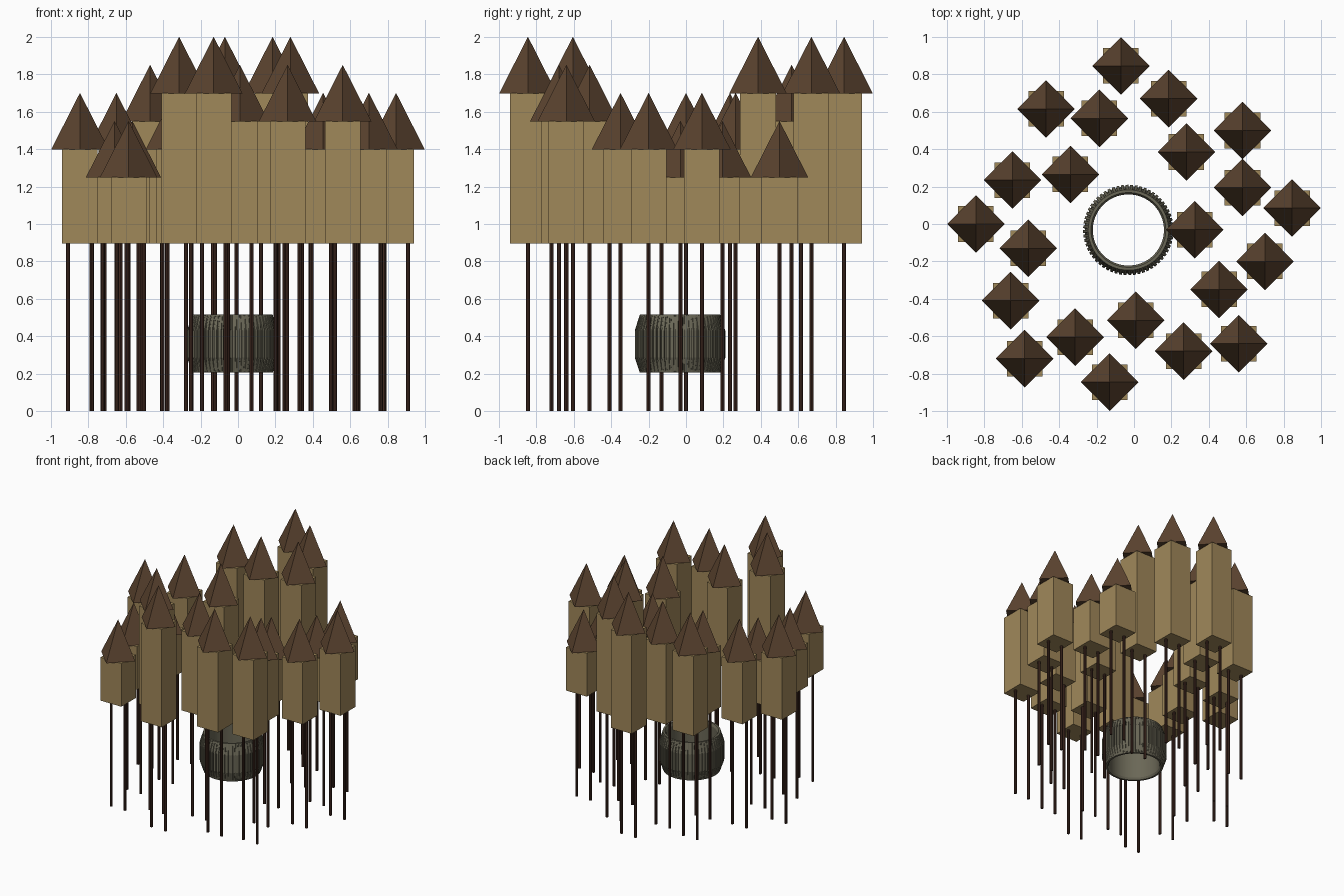
import bpy, bmesh, math

if "Cube" in bpy.data.objects:
    bpy.data.objects.remove(bpy.data.objects["Cube"])

def material(name, rgb):
    m = bpy.data.materials.new(name)
    lin = [((c / 255 + 0.055) / 1.055) ** 2.4 for c in rgb]
    m.diffuse_color = (*lin, 1)
    m.use_nodes = True
    m.node_tree.nodes["Principled BSDF"].inputs["Base Color"].default_value = m.diffuse_color
    return m

TAN = material("tan wall", (160, 136, 90))
BROWN = material("brown roof", (92, 68, 48))
DARK = material("dark wood", (66, 42, 33))
RUBBER = material("grey olive rubber", (106, 103, 86))

def finish(obj, name, mat):
    obj.name = name
    obj.data.materials.append(mat)
    return obj

# Houses grouped by eave height: (x, y) of each
houses = {
    1.70: [(-.07, .845), (.185, .67), (.28, .385), (-.13, -.845), (-.315, -.605)],
    1.55: [(-.47, .615), (-.185, .565), (.56, -.64), (.265, -.68), (.01, -.515)],
    1.40: [(.845, .085), (.70, -.20), (.455, -.35), (-.845, 0), (-.65, .235), (-.34, .265)],
    1.25: [(.58, .50), (.58, .195), (.325, -.03), (-.585, -.72), (-.66, -.41), (-.565, -.13)],
}
FLOOR, HALF, ROOF_R, ROOF_H = 0.895, 0.095, 0.154, 0.303

def house(x, y, eave):
    # square body
    bpy.ops.mesh.primitive_cube_add(size=1, location=(x, y, (FLOOR + eave) / 2))
    o = bpy.context.object
    o.scale = (2 * HALF, 2 * HALF, eave - FLOOR)
    finish(o, "house_body", TAN)
    # pyramid roof turned a quarter-diagonal to the body
    bpy.ops.mesh.primitive_cone_add(vertices=4, radius1=ROOF_R, radius2=0, depth=ROOF_H,
                                    location=(x, y, eave + ROOF_H / 2 - 0.002))
    finish(bpy.context.object, "roof", BROWN)
    # two stilts
    for s in (-1, 1):
        bpy.ops.mesh.primitive_cylinder_add(vertices=8, radius=0.011, depth=FLOOR,
                                            location=(x + s * 0.063, y, FLOOR / 2))
        finish(bpy.context.object, "stilt", DARK)

for eave, spots in houses.items():
    for x, y in spots:
        house(x, y, eave)

# Tyre lying flat: closed profile swept round, with tread grooves
def tyre(cx, cy, teeth=60):
    profile = [(.19, .22), (.19, .495), (.20, .515), (.215, .515), (.242, .43),
               (.242, .285), (.215, .205), (.20, .205)]
    treads = {4, 5}
    bm = bmesh.new()
    rings = []
    for t in range(teeth):
        for frac, groove in ((0, 0), (.6, 0), (.64, .009), (.96, .009)):
            a = 2 * math.pi * (t + frac) / teeth
            ring = []
            for i, (r, z) in enumerate(profile):
                r -= groove if i in treads else 0
                ring.append(bm.verts.new((cx + r * math.cos(a), cy + r * math.sin(a), z)))
            rings.append(ring)
    n = len(profile)
    for k, a in enumerate(rings):
        b = rings[(k + 1) % len(rings)]
        for i in range(n):
            j = (i + 1) % n
            bm.faces.new((a[i], b[i], b[j], a[j]))
    bmesh.ops.recalc_face_normals(bm, faces=bm.faces)
    me = bpy.data.meshes.new("tyre")
    bm.to_mesh(me)
    bm.free()
    o = bpy.data.objects.new("tyre", me)
    bpy.context.collection.objects.link(o)
    finish(o, "tyre", RUBBER)

tyre(-0.03, -0.032)
